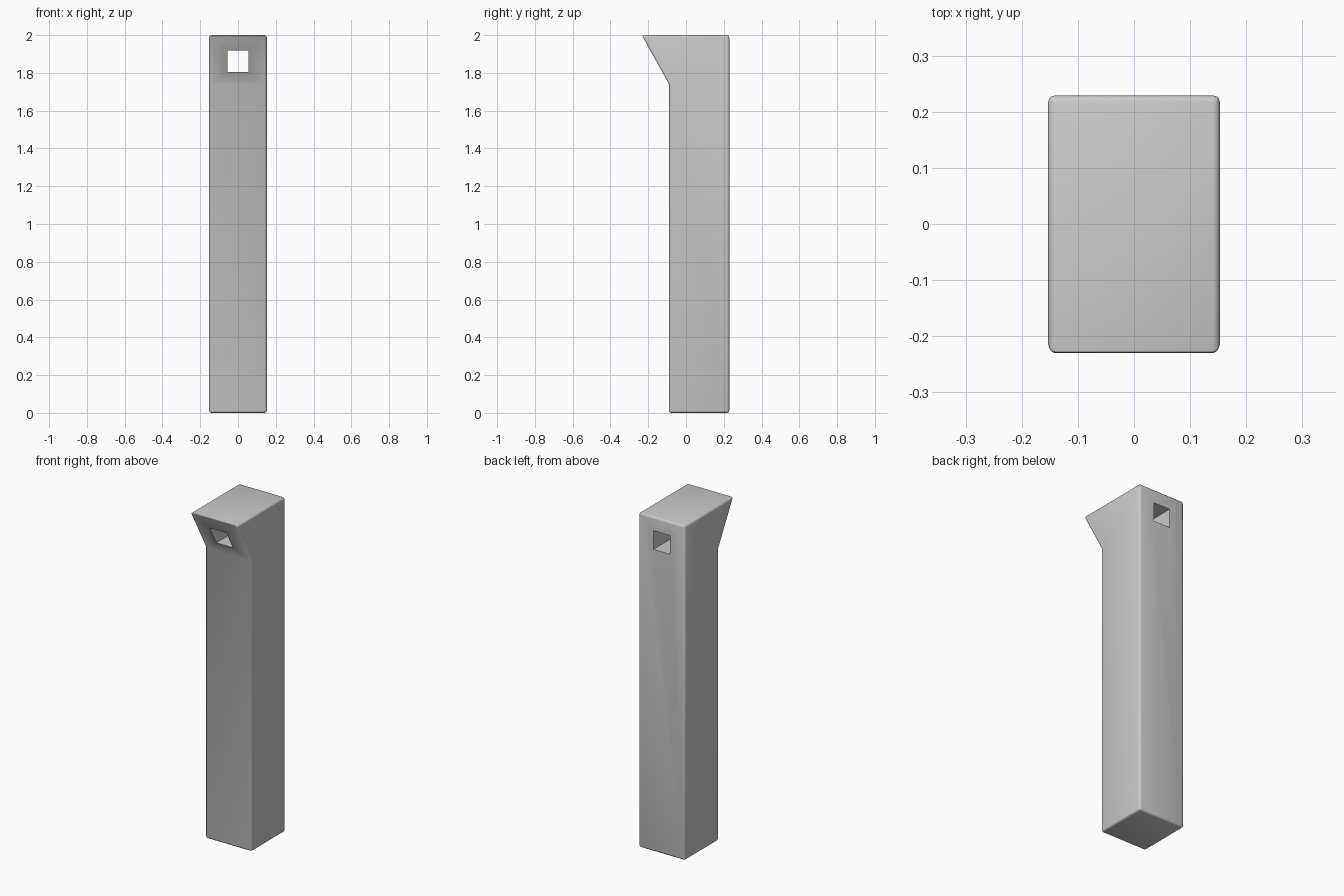
import bpy, bmesh
from mathutils import Vector

if "Cube" in bpy.data.objects:
    bpy.data.objects.remove(bpy.data.objects["Cube"])

W = 0.153  # half width

# Post: side profile (y, z) extruded across x
profile = [(-0.09, 0), (0.229, 0), (0.229, 2), (-0.234, 2), (-0.09, 1.74)]
bm = bmesh.new()
face = bm.faces.new([bm.verts.new((-W, y, z)) for y, z in profile])
ext = bmesh.ops.extrude_face_region(bm, geom=[face])
bmesh.ops.translate(bm, vec=(2 * W, 0, 0),
                    verts=[v for v in ext["geom"] if isinstance(v, bmesh.types.BMVert)])
bmesh.ops.recalc_face_normals(bm, faces=bm.faces)

# Soften every edge except the inner crease under the head
crease = Vector((0, -0.09, 1.74))
edges = [e for e in bm.edges
         if ((e.verts[0].co + e.verts[1].co) / 2 - crease).length > 0.01]
bmesh.ops.bevel(bm, geom=edges, offset=0.012, segments=3, profile=0.5, affect='EDGES')
mesh = bpy.data.meshes.new("post")
bm.to_mesh(mesh)
bm.free()
post = bpy.data.objects.new("post", mesh)
bpy.context.collection.objects.link(post)

# Square hole through the head, front to back
bpy.ops.mesh.primitive_cube_add(size=1, location=(0, 0, 1.862))
cutter = bpy.context.object
cutter.name = "hole_cutter"
cutter.scale = (0.11, 1, 0.112)
cutter.hide_render = True
cutter.display_type = 'WIRE'
mod = post.modifiers.new("hole", 'BOOLEAN')
mod.operation = 'DIFFERENCE'
mod.solver = 'EXACT'
mod.object = cutter

# Apply the cut, remove the helper and smooth the rounded edges
bpy.ops.object.select_all(action='DESELECT')
post.select_set(True)
bpy.context.view_layer.objects.active = post
bpy.ops.object.modifier_apply(modifier="hole")
bpy.data.objects.remove(cutter)
bpy.ops.object.shade_smooth_by_angle()
